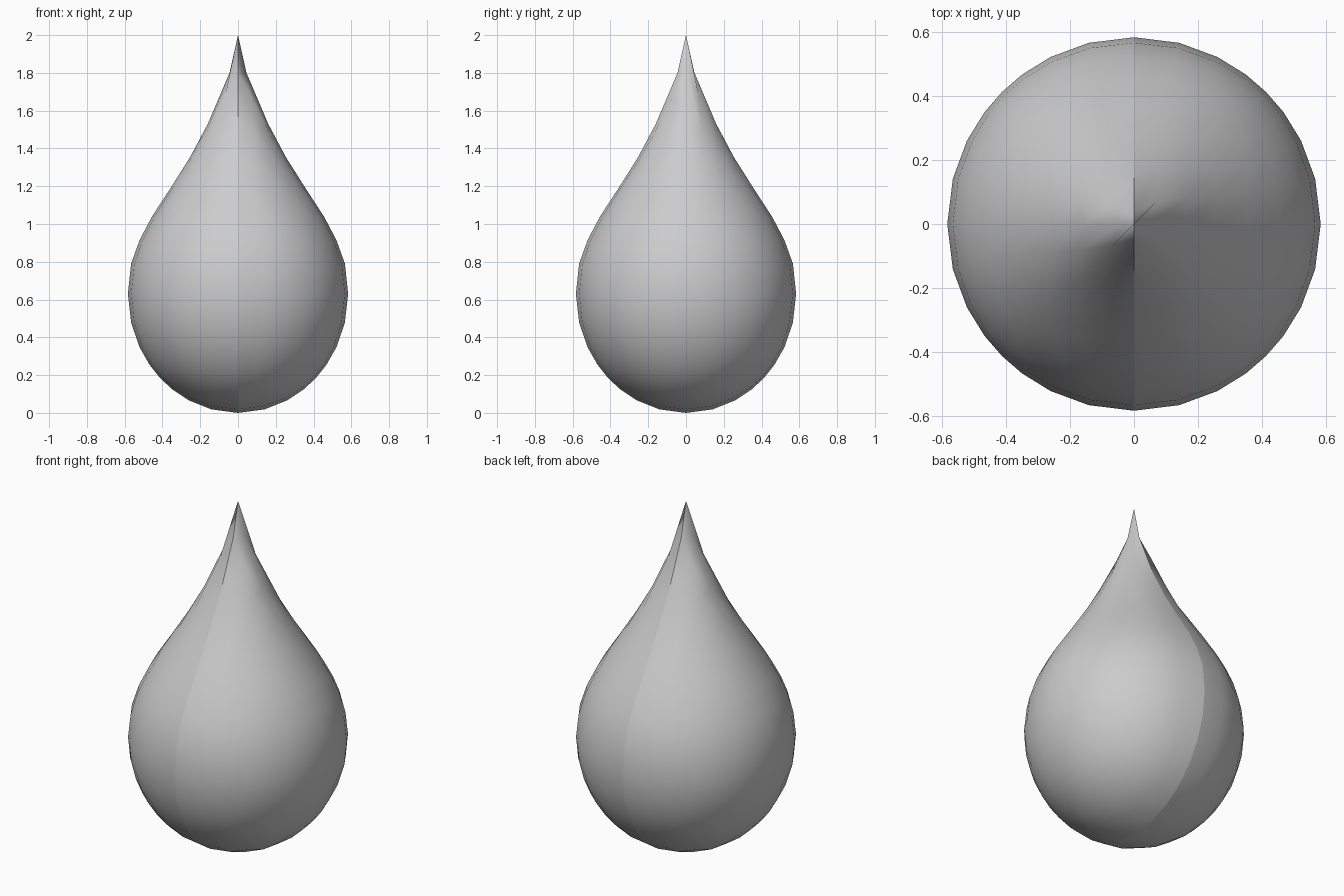
import bpy, bmesh, math

if "Cube" in bpy.data.objects:
    bpy.data.objects.remove(bpy.data.objects["Cube"])

# Upper outline of the drop, tip to belly: (radius, height) per grid ring
UPPER = [(0, 2), (.045, 1.8), (.16, 1.53), (.253, 1.355), (.357, 1.19),
         (.455, 1.04), (.521, .915), (.566, .79), (.583, .63)]
# Polar angle of each ring on a cube projected to a sphere
ANGLES = [math.atan(k / 4) for k in range(5)]
ANGLES += [math.pi / 2 - a for a in reversed(ANGLES[:4])]


def outline(t):
    """Radius and height at polar angle t, measured from the tip."""
    if t >= math.pi / 2:
        return .583 * math.sin(t), .63 + .63 * math.cos(t)
    for i in range(8):
        if t <= ANGLES[i + 1] + 1e-6:
            f = (t - ANGLES[i]) / (ANGLES[i + 1] - ANGLES[i])
            (r0, z0), (r1, z1) = UPPER[i], UPPER[i + 1]
            return r0 + f * (r1 - r0), z0 + f * (z1 - z0)
    return UPPER[-1]


# Gridded cube
bm = bmesh.new()
bmesh.ops.create_cube(bm, size=2)
bmesh.ops.subdivide_edges(bm, edges=bm.edges[:], cuts=7, use_grid_fill=True)

# Wrap the cube onto the drop outline
for v in bm.verts:
    flat = math.hypot(v.co.x, v.co.y)
    r, z = outline(math.atan2(flat, v.co.z))
    s = r / flat if flat > 1e-6 else 0
    v.co = (v.co.x * s, v.co.y * s, z)

# Two halves meet in an open seam at x = 0
seam = [e for e in bm.edges if all(abs(v.co.x) < 1e-5 for v in e.verts)]
bmesh.ops.split_edges(bm, edges=seam)
for f in bm.faces:
    f.smooth = True

mesh = bpy.data.meshes.new("water_drop")
bm.to_mesh(mesh)
bm.free()
bpy.context.collection.objects.link(bpy.data.objects.new("water_drop", mesh))
